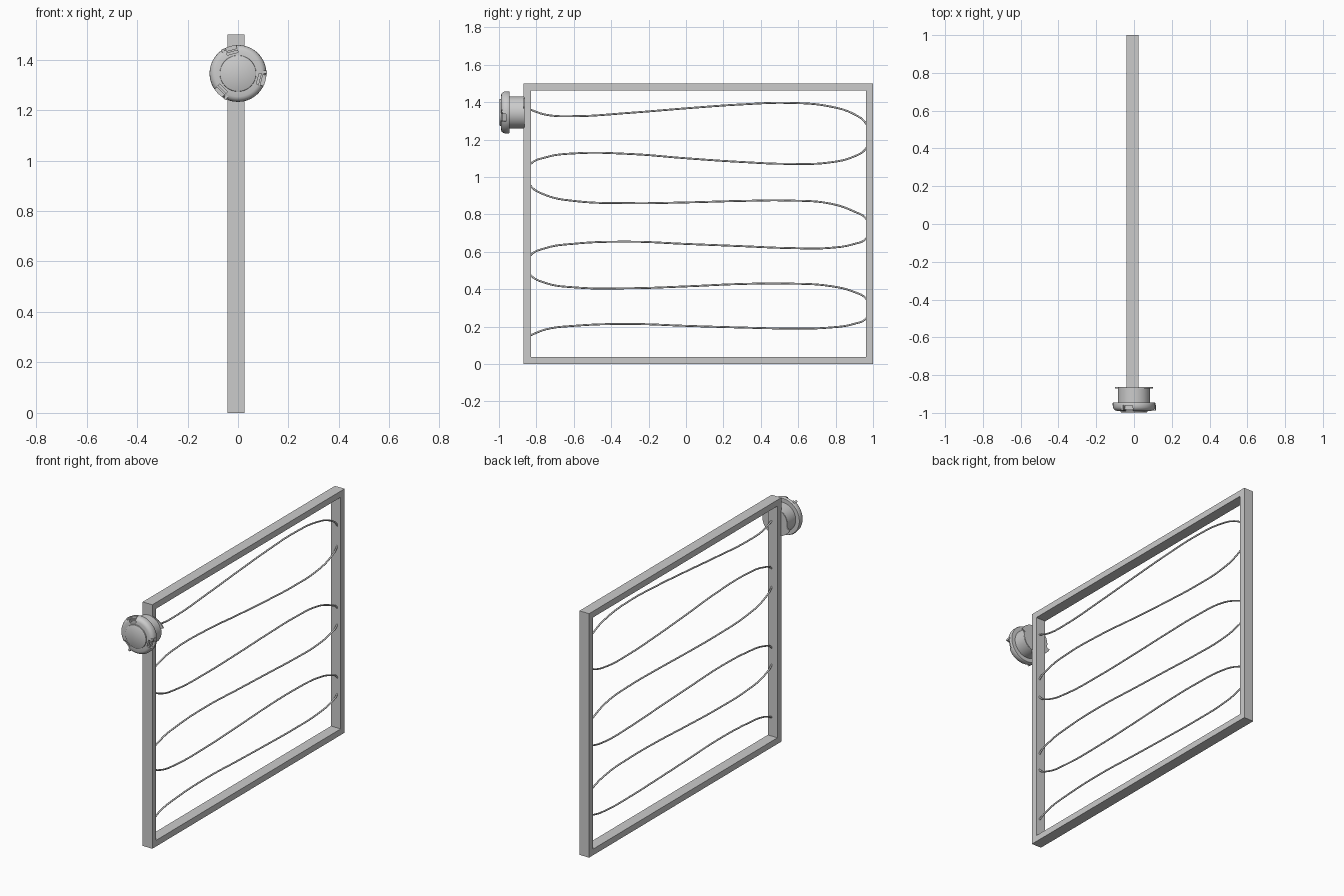
import bpy, bmesh, math
from mathutils import Matrix, Vector

if "Cube" in bpy.data.objects:
    bpy.data.objects.remove(bpy.data.objects["Cube"])

CZ = 1.345  # height of the knob axis


def make(name, verts, faces, angle=None):
    mesh = bpy.data.meshes.new(name)
    bm = bmesh.new()
    vs = [bm.verts.new(v) for v in verts]
    for f in faces:
        bm.faces.new([vs[i] for i in f])
    bmesh.ops.recalc_face_normals(bm, faces=bm.faces)
    bm.to_mesh(mesh)
    bm.free()
    ob = bpy.data.objects.new(name, mesh)
    bpy.context.collection.objects.link(ob)
    if angle:
        smooth(ob, angle)
    return ob


def smooth(ob, angle):
    bpy.ops.object.select_all(action='DESELECT')
    ob.select_set(True)
    bpy.context.view_layer.objects.active = ob
    bpy.ops.object.shade_smooth_by_angle(angle=math.radians(angle))


def radial_box(name, angle, r, size, y):
    """Box on the knob at a given angle; size = (radial, depth, tangential)."""
    sx, sy, sz = (s / 2 for s in size)
    m = Matrix.Translation((0, y, CZ)) @ Matrix.Rotation(-angle, 4, 'Y') @ Matrix.Translation((r, 0, 0))
    v = [m @ Vector((x, yy, z)) for x in (-sx, sx) for yy in (-sy, sy) for z in (-sz, sz)]
    f = [(0, 1, 3, 2), (4, 6, 7, 5), (0, 4, 5, 1), (2, 3, 7, 6), (0, 2, 6, 4), (1, 5, 7, 3)]
    return make(name, v, f)


# rectangular frame, a square section swept round four corners
x0, x1 = -0.041, 0.025
w = 0.038
verts = []
for y, z, sy, sz in ((-0.868, 0, 1, 1), (1, 0, -1, 1), (1, 1.5, -1, -1), (-0.868, 1.5, 1, -1)):
    yi, zi = y + sy * w, z + sz * w
    verts += [(x0, y, z), (x1, y, z), (x1, yi, zi), (x0, yi, zi)]
faces = []
for c in range(4):
    for k in range(4):
        a, b = c * 4, (c + 1) % 4 * 4
        faces.append((a + k, a + (k + 1) % 4, b + (k + 1) % 4, b + k))
make("frame", verts, faces)

# heating wire: one serpentine curve whose bends hide inside the posts
ys = (-0.833, -0.75, -0.6, -0.3, 0, 0.3, 0.55, 0.77, 0.9, 0.962)
rows = (
    (1.36, 1.333, 1.325, 1.343, 1.367, 1.388, 1.396, 1.377, 1.335, 1.286),
    (1.067, 1.105, 1.126, 1.123, 1.10, 1.08, 1.07, 1.078, 1.11, 1.152),
    (0.955, 0.903, 0.872, 0.86, 0.864, 0.872, 0.874, 0.858, 0.815, 0.778),
    (0.58, 0.62, 0.643, 0.654, 0.642, 0.63, 0.62, 0.621, 0.642, 0.67),
    (0.478, 0.433, 0.41, 0.405, 0.415, 0.428, 0.43, 0.417, 0.385, 0.35),
    (0.153, 0.185, 0.204, 0.214, 0.204, 0.195, 0.19, 0.195, 0.215, 0.243),
)
path = []
for i, row in enumerate(rows):
    pts = list(zip(ys, row))
    if i % 2:
        pts.reverse()
    if path:
        path.append((-0.85 if i % 2 == 0 else 0.98, (path[-1][1] + pts[0][1]) / 2))
    path += pts
curve = bpy.data.curves.new("wire", 'CURVE')
curve.dimensions = '3D'
curve.bevel_depth = 0.005
curve.bevel_resolution = 2
curve.resolution_u = 6
curve.use_fill_caps = True
sp = curve.splines.new('BEZIER')
sp.bezier_points.add(len(path) - 1)
for p, (y, z) in zip(sp.bezier_points, path):
    p.co = (0, y, z)
    p.handle_left_type = p.handle_right_type = 'AUTO'
bpy.context.collection.objects.link(bpy.data.objects.new("wire", curve))

# knob: lathed body with raised centre, rounded rim and narrower neck
N = 64
profile = [(0.068, -0.998), (0.071, -0.996), (0.072, -0.990), (0.092, -0.989), (0.101, -0.986),
           (0.108, -0.979), (0.112, -0.97), (0.1125, -0.96), (0.1125, -0.948), (0.110, -0.944),
           (0.0855, -0.944), (0.0855, -0.866)]
verts = [(r * math.cos(2 * math.pi * i / N), y, CZ + r * math.sin(2 * math.pi * i / N))
         for r, y in profile for i in range(N)]
faces = [(k * N + i, k * N + (i + 1) % N, (k + 1) * N + (i + 1) % N, (k + 1) * N + i)
         for k in range(len(profile) - 1) for i in range(N)]
last = (len(profile) - 1) * N
faces += [tuple(range(N)), tuple(range(last, last + N))]
knob = make("knob", verts, faces)

# three grip notches in the rim, each with a small stepped rib
for n in range(3):
    a = math.radians(105 + 120 * n)
    cutter = radial_box(f"notch_cutter_{n}", a, 0.097, (0.032, 0.05, 0.044), -0.987)
    mod = knob.modifiers.new("notch", 'BOOLEAN')
    mod.operation = 'DIFFERENCE'
    mod.solver = 'EXACT'
    mod.object = cutter
    bpy.context.view_layer.objects.active = knob
    bpy.ops.object.modifier_apply(modifier=mod.name)
    bpy.data.objects.remove(cutter)
    radial_box(f"grip_rib_{n}", a, 0.093, (0.008, 0.026, 0.044), -0.969)
    radial_box(f"grip_step_{n}", a + 0.32, 0.105, (0.02, 0.03, 0.012), -0.972)
smooth(knob, 35)

# thin locking plate behind the neck with two opposed pointed tabs
outline = []
for half in (0, 180):
    for d in range(-105, 16, 6):
        outline.append((0.084, half + d))
    for d in range(17, 75, 6):
        outline.append((0.106 - 0.022 * (d - 17) / 58, half + d))
M = len(outline)
verts = [(r * math.cos(math.radians(d)), y, CZ + r * math.sin(math.radians(d)))
         for y in (-0.870, -0.863) for r, d in outline]
faces = [tuple(range(M)), tuple(range(M, 2 * M))]
faces += [(i, (i + 1) % M, M + (i + 1) % M, M + i) for i in range(M)]
make("locking_plate", verts, faces, 35)
